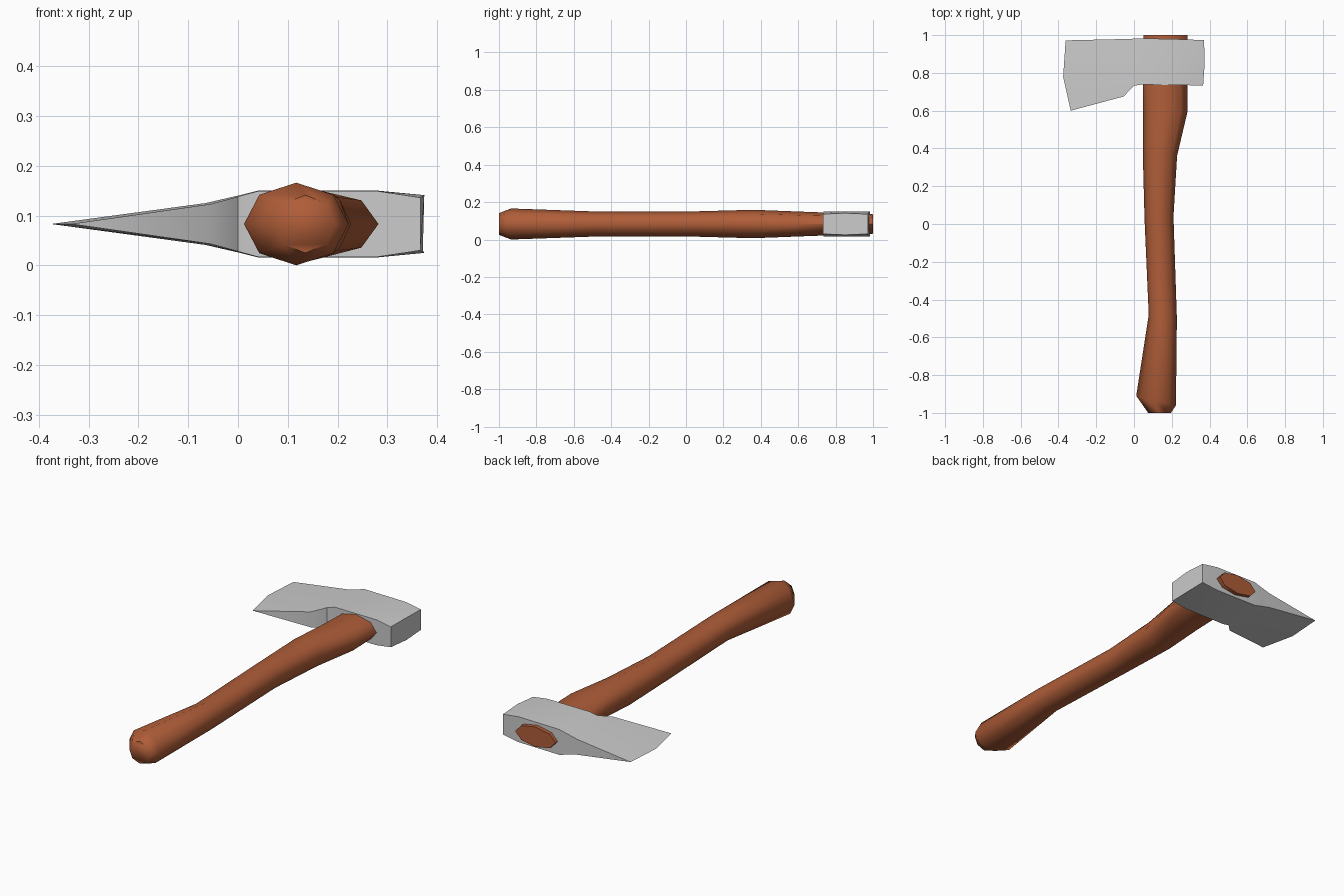
import bpy, bmesh, math

if "Cube" in bpy.data.objects:
    bpy.data.objects.remove(bpy.data.objects["Cube"])

ZC = 0.083  # height of the centre plane


def loft(name, rings, smooth_angle):
    """Skin closed rings of equal length and cap both ends."""
    bm = bmesh.new()
    loops = [[bm.verts.new(p) for p in ring] for ring in rings]
    for a, b in zip(loops, loops[1:]):
        for i in range(len(a)):
            j = (i + 1) % len(a)
            bm.faces.new((a[i], a[j], b[j], b[i]))
    bm.faces.new(loops[0])
    bm.faces.new(loops[-1])
    bmesh.ops.remove_doubles(bm, verts=bm.verts, dist=1e-5)
    bmesh.ops.dissolve_degenerate(bm, dist=1e-5, edges=bm.edges)
    bmesh.ops.recalc_face_normals(bm, faces=bm.faces)
    mesh = bpy.data.meshes.new(name)
    bm.to_mesh(mesh)
    bm.free()
    obj = bpy.data.objects.new(name, mesh)
    bpy.context.collection.objects.link(obj)
    bpy.ops.object.select_all(action='DESELECT')
    obj.select_set(True)
    bpy.context.view_layer.objects.active = obj
    bpy.ops.object.shade_smooth_by_angle(angle=math.radians(smooth_angle))
    return obj


def octagon(xl, yl, xr, yr, hz):
    """Eight-sided handle section, tilted so its two side points differ in y."""
    ring = []
    for k in range(8):
        c, s = math.cos(k * math.pi / 4), math.sin(k * math.pi / 4)
        ring.append(((xl + xr) / 2 + c * (xr - xl) / 2,
                     (yl + yr) / 2 + c * (yr - yl) / 2, ZC + s * hz))
    return ring


# Handle: left x, left y, right x, right y, half thickness
handle_sections = [
    (0.075, -1.0, 0.195, -1.0, 0.058),
    (0.012, -0.91, 0.222, -0.96, 0.083),
    (0.078, -0.48, 0.227, -0.50, 0.067),
    (0.056, 0.02, 0.209, 0.04, 0.067),
    (0.047, 0.36, 0.228, 0.36, 0.076),
    (0.048, 0.59, 0.282, 0.59, 0.067),
    (0.050, 1.0, 0.282, 1.0, 0.052),
]
handle = loft("handle", [octagon(*s) for s in handle_sections], 65)
wood = bpy.data.materials.new("brown_wood")
wood.diffuse_color = (0.43, 0.11, 0.04, 1)
wood.use_nodes = True
wood.node_tree.nodes["Principled BSDF"].inputs["Base Color"].default_value = wood.diffuse_color
handle.data.materials.append(wood)

# Axe head: (x, y, half thickness) at lower, middle and upper edge,
# from the cutting edge to the poll
head_sections = [
    [(-0.335, 0.60, 0), (-0.375, 0.78, 0), (-0.362, 0.972, 0)],
    [(-0.055, 0.675, 0.040), (-0.065, 0.83, 0.042), (-0.06, 0.979, 0.040)],
    [(0.0, 0.732, 0.055), (0.0, 0.85, 0.057), (0.0, 0.981, 0.055)],
    [(0.04, 0.738, 0.066), (0.04, 0.85, 0.067), (0.04, 0.983, 0.066)],
    [(0.28, 0.735, 0.066), (0.28, 0.85, 0.067), (0.28, 0.977, 0.066)],
    [(0.366, 0.732, 0.053), (0.374, 0.85, 0.058), (0.371, 0.973, 0.053)],
]
head = loft("axe_head",
            [[(x, y, ZC + t) for x, y, t in s] +
             [(x, y, ZC - t) for x, y, t in reversed(s)] for s in head_sections], 35)
